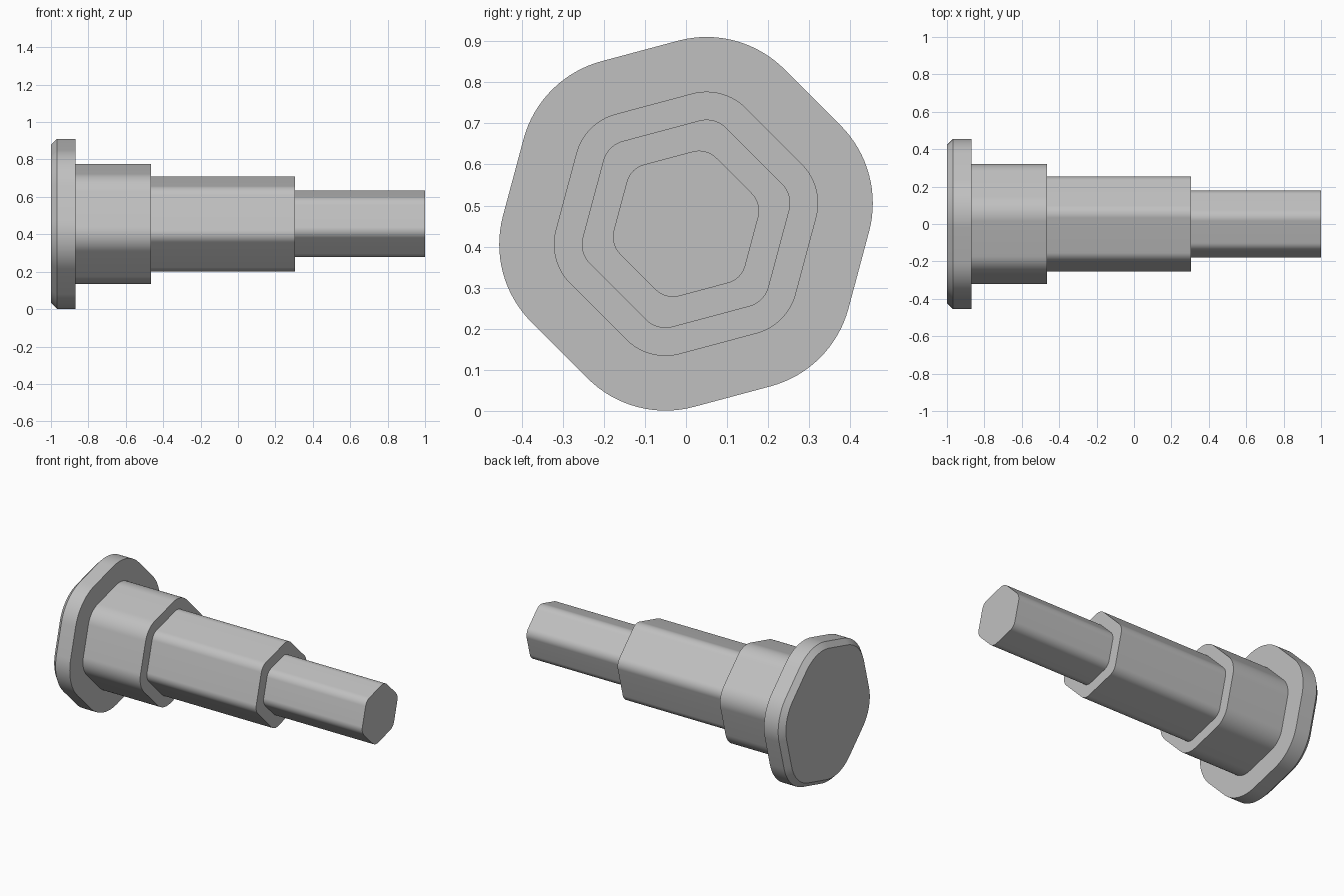
import bpy
import bmesh
from math import cos, sin, radians

default = bpy.data.objects.get("Cube")
if default:
    bpy.data.objects.remove(default, do_unlink=True)

CENTRE_Z = 0.4555
TILT = 15          # turn of the hexagon about the long axis, in degrees
ARC_STEPS = 16     # segments in each rounded corner

steel = bpy.data.materials.new("plain grey")
steel.use_nodes = True
grey = (0.53, 0.53, 0.53, 1)
steel.diffuse_color = grey
steel.node_tree.nodes["Principled BSDF"].inputs["Base Color"].default_value = grey


def rounded_hexagon(x, side, radius):
    """Outline in the yz plane: hexagon of arc centres, offset by the radius."""
    points = []
    for k in range(6):
        corner = TILT + 60 * k
        cy, cz = side * cos(radians(corner)), side * sin(radians(corner))
        for i in range(ARC_STEPS + 1):
            a = radians(corner - 30 + 60 * i / ARC_STEPS)
            points.append((x, cy + radius * cos(a), CENTRE_Z + cz + radius * sin(a)))
    return points


def hex_prism(name, side, sections):
    """Closed prism through (x, corner radius) sections."""
    bm = bmesh.new()
    rings = [[bm.verts.new(p) for p in rounded_hexagon(x, side, r)] for x, r in sections]
    for a, b in zip(rings, rings[1:]):
        for i in range(len(a)):
            j = (i + 1) % len(a)
            bm.faces.new((a[i], a[j], b[j], b[i]))
    bm.faces.new(rings[0])
    bm.faces.new(rings[-1])
    bmesh.ops.recalc_face_normals(bm, faces=bm.faces)
    mesh = bpy.data.meshes.new(name)
    bm.to_mesh(mesh)
    bm.free()
    mesh.materials.append(steel)
    obj = bpy.data.objects.new(name, mesh)
    bpy.context.collection.objects.link(obj)
    bpy.ops.object.select_all(action="DESELECT")
    obj.select_set(True)
    bpy.context.view_layer.objects.active = obj
    bpy.ops.object.shade_smooth_by_angle(angle=radians(30))
    return obj


# Head with a chamfered outer rim
hex_prism("flange", 0.193, [(-1, 0.236), (-0.968, 0.268), (-0.868, 0.268)])

# Shaft steps, each seated slightly inside the one before
hex_prism("collar", 0.193, [(-0.89, 0.135), (-0.465, 0.135)])
hex_prism("main_shaft", 0.193, [(-0.485, 0.067), (0.305, 0.067)])
hex_prism("end_shaft", 0.122, [(0.285, 0.06), (1, 0.06)])
